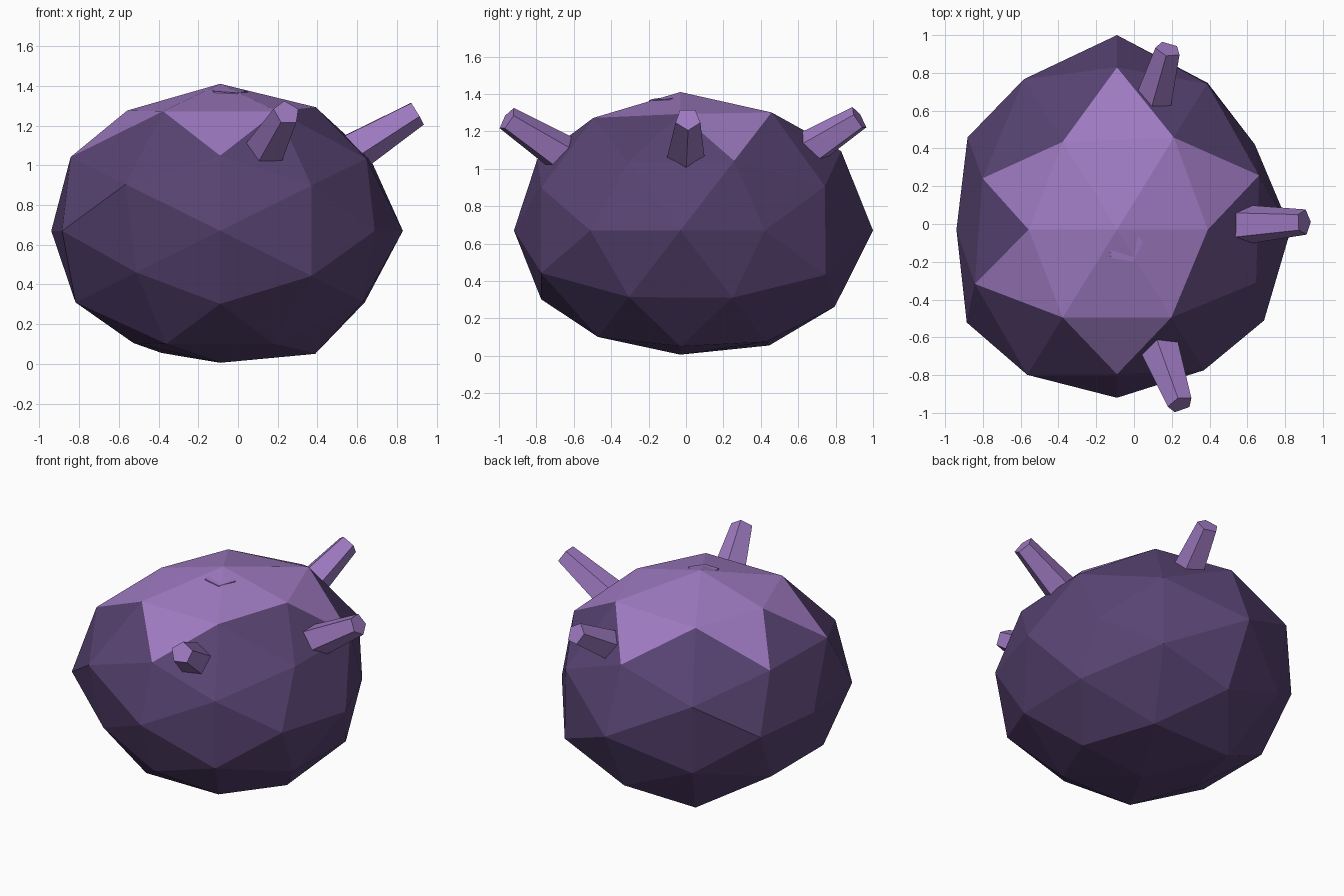
import bpy, bmesh, math
from mathutils import Vector

if "Cube" in bpy.data.objects:
    bpy.data.objects.remove(bpy.data.objects["Cube"])

CENTRE = Vector((-0.09, -0.03, 0.67))
SQUASH = 0.8


def material(name, hex_rgb):
    lin = [(c / 255 / 12.92) if c / 255 <= 0.04045 else ((c / 255 + 0.055) / 1.055) ** 2.4
           for c in hex_rgb]
    m = bpy.data.materials.new(name)
    m.diffuse_color = (*lin, 1)
    m.use_nodes = True
    m.node_tree.nodes["Principled BSDF"].inputs["Base Color"].default_value = m.diffuse_color
    return m


dark = material("dark purple", (88, 67, 114))
light = material("light purple", (158, 122, 193))


def finish(bm, name, mats):
    bmesh.ops.recalc_face_normals(bm, faces=bm.faces)
    me = bpy.data.meshes.new(name)
    bm.to_mesh(me)
    bm.free()
    for m in mats:
        me.materials.append(m)
    ob = bpy.data.objects.new(name, me)
    bpy.context.collection.objects.link(ob)
    return ob


# Lumpy body: subdivided icosahedron, one radius per vertex, grouped by
# mirrored families (signs run minus to plus, x slowest)
families = [
    ((1, 0, 0), (.85, .92)),
    ((0, 1, 0), (.89, 1.03)),
    ((0, 0, 1), (.83, .925)),
    ((.5257, 0, .8507), (.83, .89, .91, .915)),
    ((0, .8507, .5257), (.875, .90, .97, 1.01)),
    ((.8507, .5257, 0), (.935, .93, .915, .858)),
    ((.309, .5, .809), (.88, .93, .95, .93, .88, .93, .92, .975)),
    ((.809, .309, .5), (.90, .93, .90, .88, .89, .91, .90, .93)),
    ((.5, .809, .309), (.845, .95, .93, .985, .92, .92, .96, .955)),
]


def signs(v):
    return (-1, 1) if v else (1,)


bm = bmesh.new()
radius = {}
for (x, y, z), radii in families:
    dirs = [Vector((x * a, y * b, z * c)).normalized()
            for a in signs(x) for b in signs(y) for c in signs(z)]
    for d, r in zip(dirs, radii):
        radius[bm.verts.new(d)] = r
bmesh.ops.convex_hull(bm, input=list(bm.verts))

# Light cap: the star of faces round the top, with one point missing
for f in bm.faces:
    c = f.calc_center_median()
    f.material_index = int(c.z > 0.66 and not (c.x > 0.4 and c.y < -0.2))
for v in bm.verts:
    d = v.co * radius[v]
    d.z *= SQUASH
    v.co = CENTRE + d
finish(bm, "lumpy_body", [dark, light])


# Five-sided tapered spikes pointing away from the body centre
def spike(name, tip, start, r0, r1, roll):
    axis = Vector(tip) - CENTRE
    length = axis.length
    axis.normalize()
    up = (Vector((0, 0, 1)) - axis * axis.z).normalized() * roll
    side = axis.cross(up)
    b = bmesh.new()
    rings = []
    for dist, r in ((start, r0), (length, r1)):
        rings.append([b.verts.new(CENTRE + axis * dist
                                  + up * r * math.cos(k * math.tau / 5)
                                  + side * r * math.sin(k * math.tau / 5))
                      for k in range(5)])
    b.faces.new(rings[0])
    b.faces.new(rings[1])
    for k in range(5):
        j = (k + 1) % 5
        b.faces.new((rings[0][k], rings[0][j], rings[1][j], rings[1][k]))
    finish(b, name, [light])


spike("right_spike", (.90, .01, 1.265), .72, .115, .07, -1)
spike("front_spike", (.245, -.955, 1.265), .72, .115, .07, 1)
spike("back_spike", (.18, .925, 1.27), .72, .115, .07, 1)
spike("top_stub", (-.05, -.11, 1.377), .45, .12, .10, -1)
